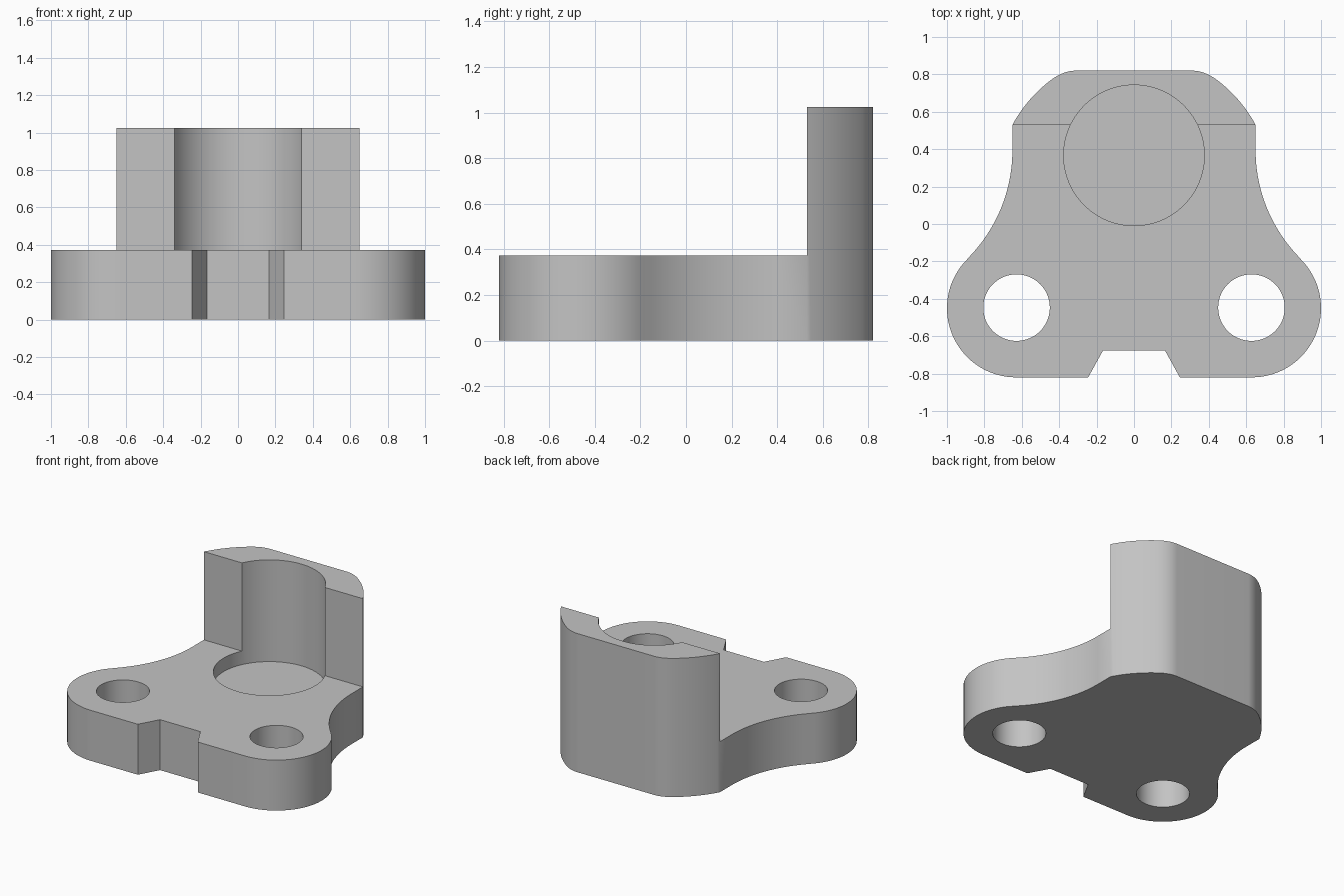
import bpy, bmesh
from math import sin, cos, pi, radians, atan2, hypot

cube = bpy.data.objects.get("Cube")
if cube:
    bpy.data.objects.remove(cube, do_unlink=True)

BASE_H, TOP_H = 0.373, 1.025
WALL_Y, SIDE_X, BACK_Y = 0.53, 0.65, 0.82
LOBE = (0.63, -0.45)
LOBE_R = 0.37

grey = bpy.data.materials.new("plain grey")
grey.use_nodes = True
grey.diffuse_color = (0.55, 0.55, 0.55, 1)
grey.node_tree.nodes["Principled BSDF"].inputs["Base Color"].default_value = (0.55, 0.55, 0.55, 1)


def arc(cx, cy, r, a0, a1, n):
    return [(cx + r * cos(a0 + (a1 - a0) * i / n),
             cy + r * sin(a0 + (a1 - a0) * i / n)) for i in range(n + 1)]


def prism(name, outline, z0, z1):
    """Extrude a counter-clockwise outline from z0 to z1."""
    bm = bmesh.new()
    face = bm.faces.new([bm.verts.new((x, y, z0)) for x, y in outline])
    top = bmesh.ops.extrude_face_region(bm, geom=[face])["geom"]
    bmesh.ops.translate(bm, vec=(0, 0, z1 - z0),
                        verts=[v for v in top if isinstance(v, bmesh.types.BMVert)])
    bmesh.ops.recalc_face_normals(bm, faces=bm.faces)
    mesh = bpy.data.meshes.new(name)
    bm.to_mesh(mesh)
    bm.free()
    mesh.materials.append(grey)
    obj = bpy.data.objects.new(name, mesh)
    bpy.context.collection.objects.link(obj)
    return obj


def disc(x, y, r, n=64):
    return arc(x, y, r, 0, 2 * pi, n)[:-1]


# Right half of the outline: notch, round lobe, hollow flank, curved shoulder
half = [(0.165, -0.675), (0.245, -BACK_Y)]
half += arc(*LOBE, LOBE_R, -pi / 2, pi / 4, 32)
flank_r = 0.82
half += arc(SIDE_X + flank_r, 0.395, flank_r, 1.25 * pi, pi, 24)[1:]
shoulder_y = 0.18
start = atan2(WALL_Y - shoulder_y, SIDE_X)
shoulder_r = hypot(SIDE_X, WALL_Y - shoulder_y)
half += arc(0, shoulder_y, shoulder_r, start, radians(53.5), 16)

# Rounded back corner
p, c, q = half[-1], (0.375, BACK_Y), (0.31, BACK_Y)
for i in range(1, 11):
    t = i / 10
    half.append(tuple((1 - t) ** 2 * a + 2 * t * (1 - t) * b + t * t * d
                      for a, b, d in zip(p, c, q)))
outline = half + [(-x, y) for x, y in reversed(half)]

body = prism("bracket_body", outline, 0, TOP_H)

# Cutters: space in front of the wall, round pocket, two bolt holes
cutters = [
    prism("step_cutter", [(-2, -2), (2, -2), (2, WALL_Y), (-2, WALL_Y)], BASE_H, 2),
    prism("pocket_cutter", disc(0, 0.367, 0.376, 96), BASE_H - 0.1, 2),
]
for side in (-1, 1):
    cutters.append(prism("bolt_hole_cutter", disc(side * 0.628, -0.447, 0.178), -1, 2))

bpy.ops.object.select_all(action='DESELECT')
bpy.context.view_layer.objects.active = body
body.select_set(True)
for cutter in cutters:
    cutter.hide_render = True
    mod = body.modifiers.new("cut", 'BOOLEAN')
    mod.operation = 'DIFFERENCE'
    mod.solver = 'EXACT'
    mod.object = cutter
    bpy.ops.object.modifier_apply(modifier=mod.name)
    bpy.data.objects.remove(cutter, do_unlink=True)

bpy.ops.object.shade_smooth_by_angle(angle=radians(30))
